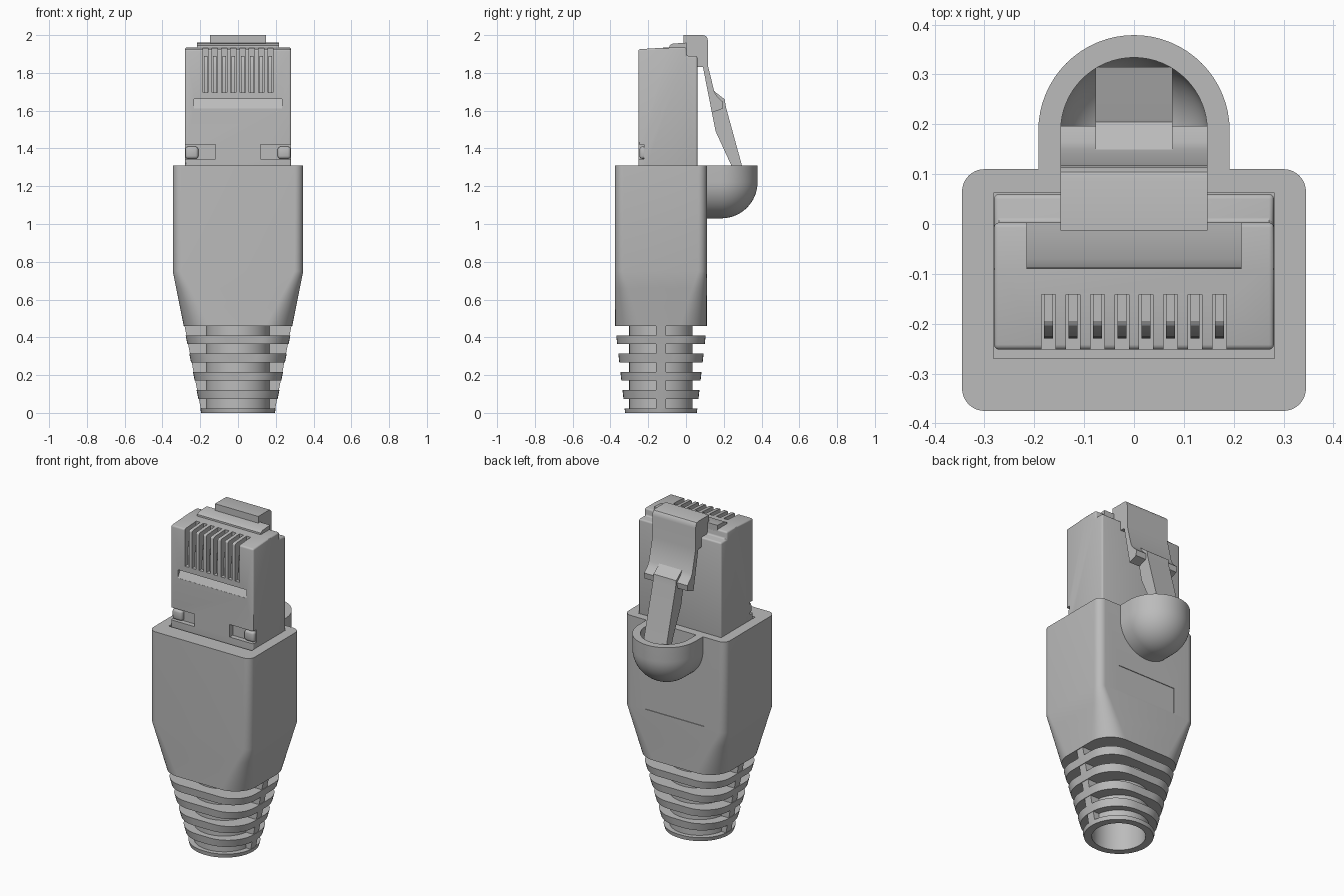
import bpy, bmesh, math
from mathutils import Vector

cube = bpy.data.objects.get("Cube")
if cube:
    bpy.data.objects.remove(cube, do_unlink=True)

grey = bpy.data.materials.new("light_grey")
grey.use_nodes = True
grey.diffuse_color = (0.5, 0.5, 0.5, 1)
grey.node_tree.nodes["Principled BSDF"].inputs["Base Color"].default_value = (0.5, 0.5, 0.5, 1)

CY = -0.1325   # depth of the boot's axis
TOP = 1.31     # height of the boot's rim


def finish(name, bm):
    bmesh.ops.recalc_face_normals(bm, faces=bm.faces)
    mesh = bpy.data.meshes.new(name)
    bm.to_mesh(mesh)
    bm.free()
    mesh.materials.append(grey)
    ob = bpy.data.objects.new(name, mesh)
    bpy.context.collection.objects.link(ob)
    return ob


def activate(ob):
    bpy.ops.object.select_all(action='DESELECT')
    ob.select_set(True)
    bpy.context.view_layer.objects.active = ob


def loft(name, rings):
    bm = bmesh.new()
    loops = [[bm.verts.new(p) for p in ring] for ring in rings]
    n = len(loops[0])
    for a, b in zip(loops, loops[1:]):
        for i in range(n):
            j = (i + 1) % n
            bm.faces.new((a[i], a[j], b[j], b[i]))
    bm.faces.new(loops[0])
    bm.faces.new(loops[-1])
    return finish(name, bm)


def side_prism(name, profile, x0, x1):
    """Extrude a (y, z) profile along x."""
    return loft(name, [[(x, y, z) for y, z in profile] for x in (x0, x1)])


def box(name, x0, x1, y0, y1, z0, z1):
    return side_prism(name, [(y0, z0), (y1, z0), (y1, z1), (y0, z1)], x0, x1)


def apply(ob, kind, **settings):
    mod = ob.modifiers.new(kind, kind)
    for key, value in settings.items():
        setattr(mod, key, value)
    activate(ob)
    bpy.ops.object.modifier_apply(modifier=mod.name)


def bevel(ob, width, segments=3):
    apply(ob, 'BEVEL', width=width, segments=segments, limit_method='ANGLE')


def cut(ob, cutter, keep=False):
    apply(ob, 'BOOLEAN', operation='DIFFERENCE', solver='EXACT', object=cutter)
    if not keep:
        bpy.data.objects.remove(cutter, do_unlink=True)


def section(z):
    """Rounded outline of the boot at a height, from round tail to boxy body."""
    keys = [(0, .195, .19, .189), (.46, .287, .2425, .14),
            (.75, .345, .2425, .045), (TOP, .345, .2425, .045)]
    for a, b in zip(keys, keys[1:]):
        if z <= b[0]:
            t = (z - a[0]) / (b[0] - a[0])
            hx, hy, r = (p + (q - p) * t for p, q in zip(a[1:], b[1:]))
            break
    pts = []
    for corner, (sx, sy) in enumerate([(1, 1), (-1, 1), (-1, -1), (1, -1)]):
        for k in range(11):
            ang = math.radians(90 * corner + 9 * k)
            pts.append((sx * (hx - r) + r * math.cos(ang),
                        CY + sy * (hy - r) + r * math.sin(ang), z))
    return pts


def circle(radius, z, n=64):
    return [(radius * math.cos(i * math.tau / n),
             CY + radius * math.sin(i * math.tau / n), z) for i in range(n)]


# Boot body with cable hole, plug opening and shallow back panel
hole = loft("cable_hole_cutter", [circle(.15, -.05), circle(.15, .8)])
hole.hide_render = True
body = loft("boot_body", [section(z) for z in (.46, .56, .66, .75, TOP)])
cut(body, hole, keep=True)
cut(body, box("opening_cutter", -.282, .282, -.27, .062, 1.2, 1.4))
cut(body, box("panel_cutter", -.2, .2, .106, .2, .76, .92))

# Strain relief: core tube, stacked rings and side ribs
core = loft("strain_relief_core", [circle(.168, .001), circle(.168, .48)])
cut(core, hole, keep=True)
for i in range(5):
    top = .41 - .0965 * i
    ring = loft("strain_relief_ring", [section(max(0, top - .046)), section(top)])
    cut(ring, hole, keep=True)
for s in (-1, 1):
    rib = loft("strain_relief_rib", [
        [(s * x, y, z) for x, y in ((.16, CY - .026), (hx, CY - .026),
                                    (hx, CY + .026), (.16, CY + .026))]
        for z, hx in ((.002, .193), (.47, .285))])
bpy.data.objects.remove(hole, do_unlink=True)


# Latch cup: quarter-ball pocket on the back of the boot
def pocket(name, radius, y_start, z_top):
    bm = bmesh.new()
    cy, cz = .187, 1.222
    for i in range(33):
        a = math.pi * i / 32
        for j in range(17):
            e = math.pi / 2 * j / 16
            x = radius * math.cos(a) * math.cos(e)
            y = radius * math.sin(a) * math.cos(e)
            z = cz - radius * math.sin(e)
            bm.verts.new((x, cy + y, z))
            if i in (0, 32):
                bm.verts.new((x, y_start, z))
            if j == 0:
                bm.verts.new((x, cy + y, z_top))
                if i in (0, 32):
                    bm.verts.new((x, y_start, z_top))
    bmesh.ops.remove_doubles(bm, verts=bm.verts, dist=1e-5)
    hull = bmesh.ops.convex_hull(bm, input=bm.verts)
    bmesh.ops.delete(bm, geom=[v for v in bm.verts if not v.link_faces], context='VERTS')
    bmesh.ops.dissolve_limit(bm, angle_limit=.002, verts=bm.verts, edges=bm.edges)
    return finish(name, bm)


cup = pocket("latch_cup", .192, .1, TOP)
cut(cup, pocket("cup_cutter", .147, .112, 1.4))

# Plug housing with lowered back shoulder
plug = side_prism("plug_housing", [(-.252, 1.2), (-.252, 1.925), (-.09, 1.935), (.003, 1.935),
                                   (.003, 1.89), (.06, 1.89), (.06, 1.2)], -.281, .281)
bevel(plug, .01)

# Contact slots and curved contacts
for i in range(8):
    x = (i - 3.5) * .049
    cut(plug, box("slot_cutter", x - .014, x + .014, -.3, -.141, 1.697, 2))
    curve = [(-.195 - .035 * math.sin(math.radians(a)),
              1.73 + .16 * math.cos(math.radians(a))) for a in range(0, 91, 15)]
    side_prism("contact", [(-.13, 1.69), (-.13, 1.89)] + curve + [(-.23, 1.69)],
               x - .009, x + .009)

# Sloped front recess and the corner notches with their lugs
cut(plug, side_prism("recess_cutter", [(-.3, 1.612), (-.251, 1.612), (-.225, 1.663),
                                       (-.3, 1.663)], -.233, .233))
for s in (-1, 1):
    x0, x1 = sorted((s * .12, s * .3))
    cut(plug, box("notch_cutter", x0, x1, -.3, -.222, 1.343, 1.42))
    x0, x1 = sorted((s * .21, s * .279))
    lug = box("corner_lug", x0, x1, -.246, -.2, 1.345, 1.41)
    bevel(lug, .015)

# Top ridge in front of the latch
side_prism("top_ridge", [(-.09, 1.92), (-.088, 1.945), (-.07, 1.955), (.003, 1.96),
                         (.003, 1.92)], -.216, .216)

# Latch: wide hooked part, then the narrow release tongue
side_prism("latch", [(-.013, 1.885), (-.013, 2), (.09, 2), (.104, 1.996), (.113, 1.985),
                     (.117, 1.965), (.117, 1.835), (.15, 1.7), (.165, 1.675), (.197, 1.645),
                     (.193, 1.61), (.137, 1.59), (.09, 1.83), (.055, 1.83), (.055, 1.885)],
           -.147, .147)
side_prism("latch_tongue", [(.147, 1.705), (.205, 1.66), (.211, 1.62), (.296, 1.31), (.315, 1.21),
                            (.27, 1.21), (.24, 1.31), (.157, 1.49), (.135, 1.6)], -.077, .077)

# Shading: smooth curves, sharp edges
for ob in [o for o in bpy.context.scene.objects if o.type == 'MESH']:
    activate(ob)
    bpy.ops.object.shade_smooth_by_angle(angle=math.radians(30))
